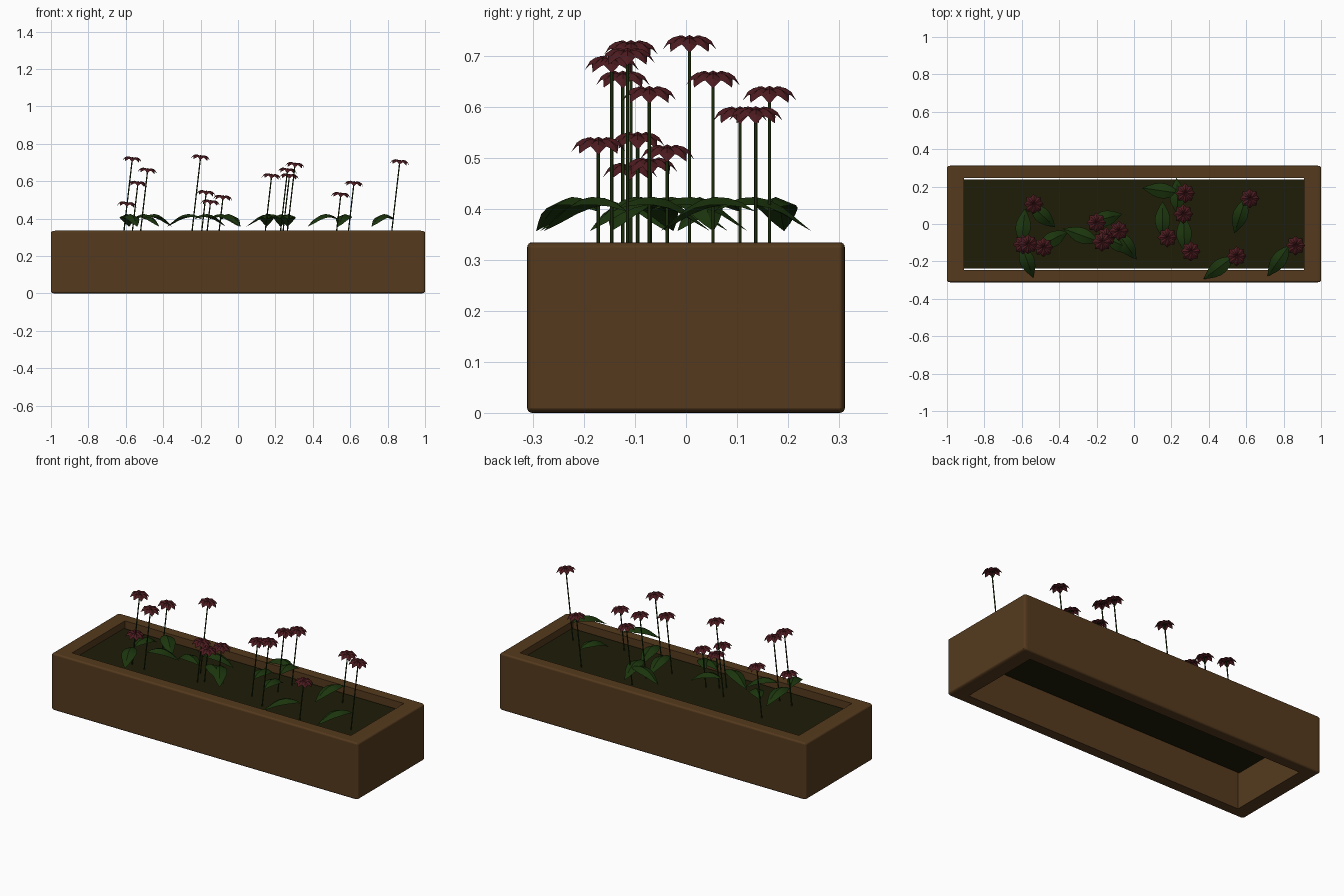
import bpy, bmesh, math
from mathutils import Vector, Matrix

if "Cube" in bpy.data.objects:
    bpy.data.objects.remove(bpy.data.objects["Cube"])


def material(name, rgb):
    m = bpy.data.materials.new(name)
    m.diffuse_color = (*rgb, 1)
    m.use_nodes = True
    m.node_tree.nodes["Principled BSDF"].inputs["Base Color"].default_value = m.diffuse_color
    return m


WOOD = material("brown wood", (0.090, 0.042, 0.0125))
SOIL = material("dark soil", (0.013, 0.0115, 0.002))
PETAL = material("dark red petal", (0.072, 0.011, 0.014))
LEAF = material("leaf green", (0.011, 0.035, 0.004))
STEM = material("stem green", (0.011, 0.026, 0.003))


def finish(bm, name, mat, smooth=None):
    me = bpy.data.meshes.new(name)
    bm.to_mesh(me)
    bm.free()
    me.materials.append(mat)
    ob = bpy.data.objects.new(name, me)
    bpy.context.scene.collection.objects.link(ob)
    if smooth:
        bpy.ops.object.select_all(action='DESELECT')
        ob.select_set(True)
        bpy.context.view_layer.objects.active = ob
        bpy.ops.object.shade_smooth_by_angle(angle=math.radians(smooth))
    return ob


# Planter frame: open rectangular ring with softened outer edges.
# It is bevelled while squeezed in x, so the end bevels come out longer.
H, SQUEEZE = 0.335, 0.45
bm = bmesh.new()
rings = [[bm.verts.new((sx * hx * SQUEEZE, sy * hy, z))
          for sx, sy in ((-1, -1), (1, -1), (1, 1), (-1, 1))]
         for hx, hy, z in ((1, 0.312, 0), (1, 0.312, H), (0.91, 0.247, H), (0.91, 0.247, 0))]
for r in range(4):
    a, b = rings[r], rings[(r + 1) % 4]
    for i in range(4):
        j = (i + 1) % 4
        bm.faces.new((a[i], a[j], b[j], b[i]))
bmesh.ops.recalc_face_normals(bm, faces=bm.faces)
outer = set(rings[0] + rings[1])
bmesh.ops.bevel(bm, geom=[e for e in bm.edges if set(e.verts) <= outer],
                offset=0.010, segments=4, profile=0.5, affect='EDGES')
bmesh.ops.scale(bm, vec=(1 / SQUEEZE, 1, 1), verts=bm.verts)
finish(bm, "planter_frame", WOOD)

# Soil slab, leaving a narrow slit along the long walls
bm = bmesh.new()
bmesh.ops.create_cube(bm, size=1, matrix=Matrix.Translation((0, 0, 0.252))
                      @ Matrix.Diagonal((1.822, 0.476, 0.084, 1)))
finish(bm, "soil", SOIL)


def blade(bm, mat, length, half_width, arch, fold, skew):
    """Arched, folded, pointed blade along +x; arch = heights from base to tip."""
    n = len(arch) - 1
    rows = []
    for i, z in enumerate(arch):
        t = i / n
        w = half_width * math.sin(math.pi * t ** skew) if 0 < i < n else 0
        pts = [(0, 0)] if w == 0 else [(w, -fold * w), (0, 0), (-w, -fold * w)]
        rows.append([bm.verts.new(mat @ Vector((t * length, y, z + dz))) for y, dz in pts])
    for a, b in zip(rows, rows[1:]):
        if len(a) == 1:
            bm.faces.new((a[0], b[1], b[0]))
            bm.faces.new((a[0], b[2], b[1]))
        elif len(b) == 1:
            bm.faces.new((a[0], a[1], b[0]))
            bm.faces.new((a[1], a[2], b[0]))
        else:
            for k in (0, 1):
                bm.faces.new((a[k], a[k + 1], b[k + 1], b[k]))


# Flowers: head x, y, z and the heading of the leaf in degrees
FLOWERS = [
    (-0.535, 0.106, 0.59, -42), (-0.565, -0.108, 0.72, 84), (-0.593, -0.11, 0.48, -70),
    (-0.483, -0.124, 0.66, 28), (-0.20, 0.007, 0.73, 15), (-0.17, -0.095, 0.54, 160),
    (-0.147, -0.07, 0.49, -25), (-0.08, -0.037, 0.515, -55), (0.18, -0.072, 0.63, 90),
    (0.265, 0.053, 0.66, 92), (0.275, 0.164, 0.63, 172), (0.305, -0.146, 0.69, 92),
    (0.55, -0.172, 0.53, 217), (0.62, 0.137, 0.59, 252), (0.865, -0.115, 0.705, 235)]
LEAN = 0.115          # stems lean toward +x
LEAF_Z, STEM_FOOT = 0.395, 0.27

stems, petals, leaves = bmesh.new(), bmesh.new(), bmesh.new()
for x, y, z, heading in FLOWERS:
    # leaning stem
    top, foot = Vector((x, y, z)), Vector((x - LEAN * (z - STEM_FOOT), y, STEM_FOOT))
    axis = top - foot
    bmesh.ops.create_cone(stems, cap_ends=True, segments=8, radius1=0.0033, radius2=0.0033,
                          depth=axis.length,
                          matrix=Matrix.Translation((top + foot) / 2)
                          @ axis.to_track_quat('Z', 'Y').to_matrix().to_4x4())
    # drooping ring of eight petals
    head = Matrix.Translation(top) @ Matrix.Rotation(LEAN, 4, 'Y')
    for k in range(8):
        blade(petals, head @ Matrix.Rotation(math.tau * k / 8, 4, 'Z'),
              0.053, 0.0175, (0, 0.007, 0.010, 0.008, 0.001, -0.017), 0.5, 1.25)
    # one arched leaf
    turn = math.radians(heading)
    at = Vector((x - LEAN * (z - LEAF_Z), y, LEAF_Z))
    blade(leaves, Matrix.Translation(at) @ Matrix.Rotation(turn, 4, 'Z'),
          0.193 - 0.013 * math.cos(turn), 0.041,
          (0, 0.018, 0.027, 0.029, 0.023, 0.008, -0.015, -0.038), 0.4, 0.95)

finish(stems, "flower_stems", STEM, 50)
finish(petals, "flower_petals", PETAL)
finish(leaves, "leaves", LEAF, 30)
